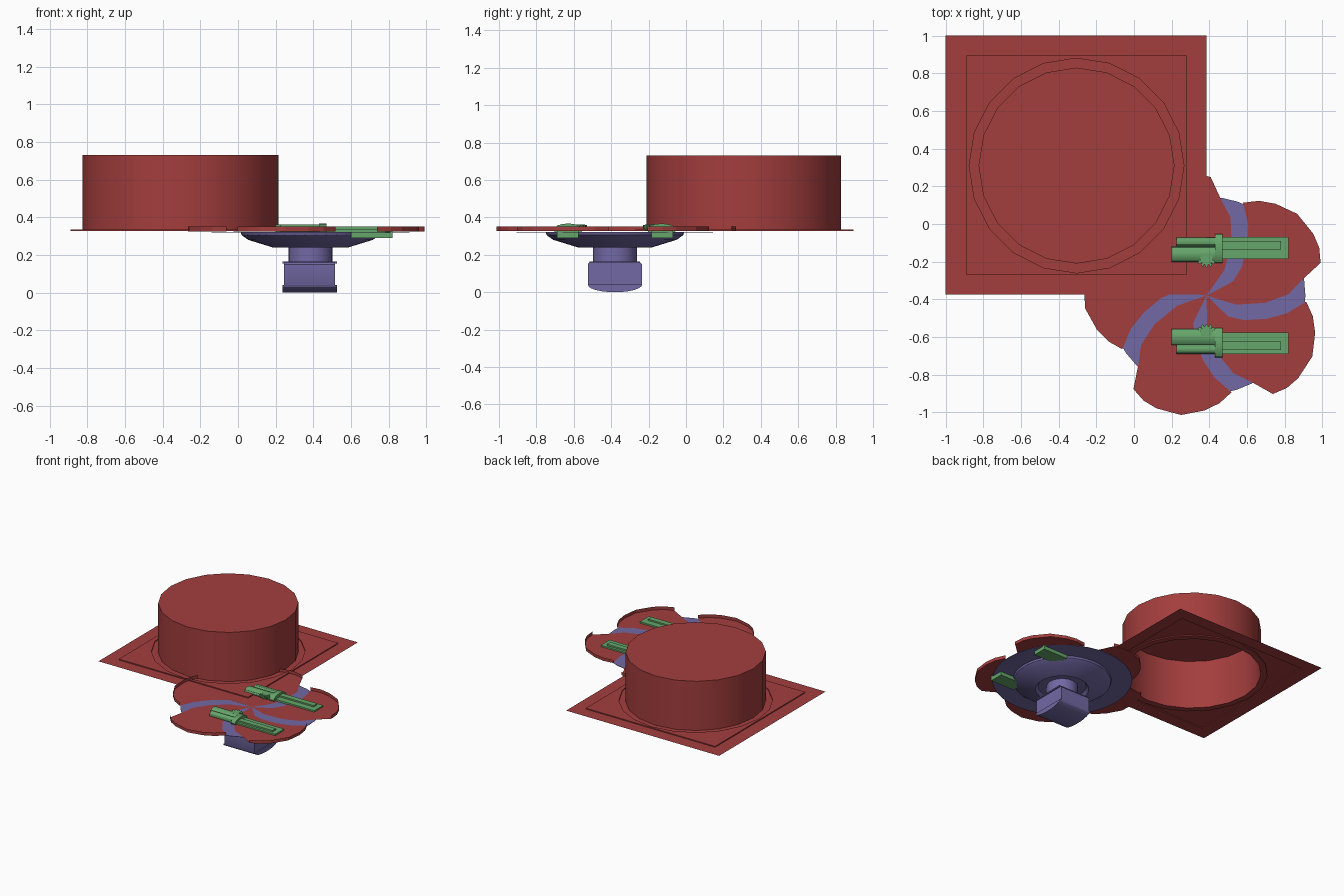
import bpy, bmesh
from math import sin, cos, pi, radians

cube = bpy.data.objects.get("Cube")
if cube:
    bpy.data.objects.remove(cube, do_unlink=True)

HUB = (0.385, -0.38)
DRUM = (-0.305, 0.31)


def material(name, rgb):
    m = bpy.data.materials.new(name)
    m.use_nodes = True
    m.diffuse_color = (*rgb, 1)
    m.node_tree.nodes["Principled BSDF"].inputs["Base Color"].default_value = (*rgb, 1)
    return m


RED = material("brick red", (0.37, 0.047, 0.047))
VIOLET = material("slate violet", (0.17, 0.14, 0.37))
GREEN = material("leaf green", (0.133, 0.38, 0.147))


def finish(bm, name, mat, smooth=False):
    me = bpy.data.meshes.new(name)
    bmesh.ops.remove_doubles(bm, verts=bm.verts, dist=0.0001)
    bmesh.ops.recalc_face_normals(bm, faces=bm.faces)
    bm.to_mesh(me)
    bm.free()
    ob = bpy.data.objects.new(name, me)
    me.materials.append(mat)
    bpy.context.collection.objects.link(ob)
    if smooth:
        bpy.ops.object.select_all(action='DESELECT')
        ob.select_set(True)
        bpy.context.view_layer.objects.active = ob
        bpy.ops.object.shade_smooth_by_angle(angle=radians(30))
    return ob


def circle(c, r, n):
    return [(c[0] + r * sin(2 * pi * i / n), c[1] + r * cos(2 * pi * i / n)) for i in range(n)]


def rect(x0, x1, y0, y1):
    return [(x0, y0), (x1, y0), (x1, y1), (x0, y1)]


def fill(bm, z, *loops):
    """Flat sheet bounded by one outline and optional holes."""
    edges = []
    for loop in loops:
        vs = [bm.verts.new((x, y, z)) for x, y in loop]
        edges += [bm.edges.new((vs[i - 1], v)) for i, v in enumerate(vs)]
    bmesh.ops.triangle_fill(bm, edges=edges, use_beauty=True, normal=(0, 0, 1))


def wall(bm, pts, z0, z1, closed=True):
    for i in range(0 if closed else 1, len(pts)):
        a, b = pts[i - 1], pts[i]
        bm.faces.new([bm.verts.new(p) for p in
                      ((*a, z0), (*b, z0), (*b, z1), (*a, z1))])


def prism(name, pts, axis, lo, hi, mat, smooth=False):
    """Solid with a cross-section extruded along x or z."""
    bm = bmesh.new()
    put = (lambda p, t: (t, *p)) if axis == 'x' else (lambda p, t: (*p, t))
    a = [bm.verts.new(put(p, lo)) for p in pts]
    b = [bm.verts.new(put(p, hi)) for p in pts]
    bm.faces.new(a)
    bm.faces.new(b)
    for i in range(len(pts)):
        bm.faces.new((a[i - 1], a[i], b[i], b[i - 1]))
    return finish(bm, name, mat, smooth)


def lathe(name, profile, n, mat):
    bm = bmesh.new()
    rings = [[bm.verts.new((x, y, z)) for x, y in circle(HUB, r, n)] for r, z in profile]
    for a, b in zip(rings, rings[1:]):
        for i in range(n):
            bm.faces.new((a[i - 1], a[i], b[i], b[i - 1]))
    bm.faces.new(rings[0])
    bm.faces.new(rings[-1])
    return finish(bm, name, mat, True)


# Thin square base with a raised panel and a ring step around the drum
LOW, HIGH = 0.328, 0.336
outer = rect(-1.0, 0.385, -0.375, 1.0)
panel = rect(-0.89, 0.28, -0.27, 0.895)
ring, drum = circle(DRUM, 0.57, 20), circle(DRUM, 0.52, 20)
bm = bmesh.new()
fill(bm, LOW, outer, panel)
wall(bm, panel, LOW, HIGH)
fill(bm, HIGH, panel, ring)
wall(bm, ring, LOW, HIGH)
fill(bm, LOW, ring, drum)
finish(bm, "base_sheet", RED)

# Hollow drum, open underneath
bm = bmesh.new()
wall(bm, drum, LOW, 0.73)
fill(bm, 0.73, drum)
finish(bm, "drum", RED, True)

# Five curved petals with upright outer rims (radius, angle)
PETAL = [(0, 0), (0.165, -17), (0.315, -7), (0.435, 1), (0.51, 9),
         (0.63, 16), (0.65, 23), (0.655, 30), (0.648, 42), (0.61, 53), (0.575, 61), (0.53, 68.5),
         (0.437, 59.5), (0.344, 51), (0.24, 39), (0.16, 28)]
for k in range(5):
    pts = [(HUB[0] + r * cos(radians(a + 72 * k)), HUB[1] + r * sin(radians(a + 72 * k)))
           for r, a in PETAL]
    bm = bmesh.new()
    fill(bm, 0.326, pts)
    wall(bm, pts[5:12], 0.326, 0.352, closed=False)
    finish(bm, f"petal_{k + 1}", RED)

# Dish under the petals: wide thin flange and a tapering bowl
lathe("dish", [(0.525, 0.323), (0.525, 0.32), (0.37, 0.319), (0.365, 0.305), (0.33, 0.28),
               (0.2, 0.24), (0.18, 0.265), (0.117, 0.265)], 40, VIOLET)
lathe("shaft", [(0.117, 0.27), (0.117, 0.155)], 24, VIOLET)

# Foot block with a rounded underside
cy = HUB[1]
foot = [(cy - 0.145, 0.15), (cy - 0.13, 0.165), (cy + 0.13, 0.165), (cy + 0.145, 0.15)]
foot += [(cy + 0.145 * cos(pi * i / 12), 0.04 - 0.035 * sin(pi * i / 12)) for i in range(13)]
prism("foot_block", foot, 'x', 0.245, 0.515, VIOLET, True)
for nm, z0, z1 in (("foot_top_lip", 0.155, 0.165),):
    prism(nm, rect(0.235, 0.525, cy - 0.135, cy + 0.135), 'z', z0, z1, VIOLET)
sole = [(cy + 0.145 * cos(pi * i / 12), 0.04 - 0.04 * sin(pi * i / 12)) for i in range(13)]
prism("foot_sole", sole, 'x', 0.235, 0.525, VIOLET, True)


# Two mirrored latches, each with barrels, collar, rail and toothed pivot
def oval(y, z, ry, rz, n=12):
    return [(y + ry * cos(2 * pi * i / n), z + rz * sin(2 * pi * i / n)) for i in range(n)]


for side, s in (("rear", 1), ("front", -1)):
    def at(d):
        return cy + s * d

    def bar(part, d0, d1, z0, z1, x0, x1):
        y0, y1 = sorted((at(d0), at(d1)))
        prism(f"{side}_{part}", rect(y0, y1, z0, z1), 'x', x0, x1, GREEN)

    prism(f"{side}_main_barrel", oval(at(0.22), 0.335, 0.042, 0.028), 'x', 0.2, 0.43, GREEN, True)
    prism(f"{side}_small_barrel", oval(at(0.285), 0.338, 0.024, 0.024), 'x', 0.225, 0.43, GREEN, True)
    prism(f"{side}_collar", oval(at(0.25), 0.335, 0.078, 0.032, 16), 'x', 0.43, 0.47, GREEN, True)
    bar("rail", 0.195, 0.31, 0.322, 0.338, 0.47, 0.82)
    bar("rail_ridge", 0.245, 0.29, 0.338, 0.35, 0.47, 0.78)
    bar("rail_keel", 0.195, 0.31, 0.29, 0.322, 0.6, 0.82)
    prism(f"{side}_pivot", circle((0.385, at(0.195)), 0.034, 10), 'z', 0.33, 0.362, GREEN)
    for i in range(5):
        a = radians(210 + 30 * i)
        x, y = 0.385 + 0.042 * cos(a), at(0.195) + s * 0.036 * sin(a)
        prism(f"{side}_tooth_{i + 1}", circle((x, y), 0.01, 6), 'z', 0.338, 0.358, GREEN)
